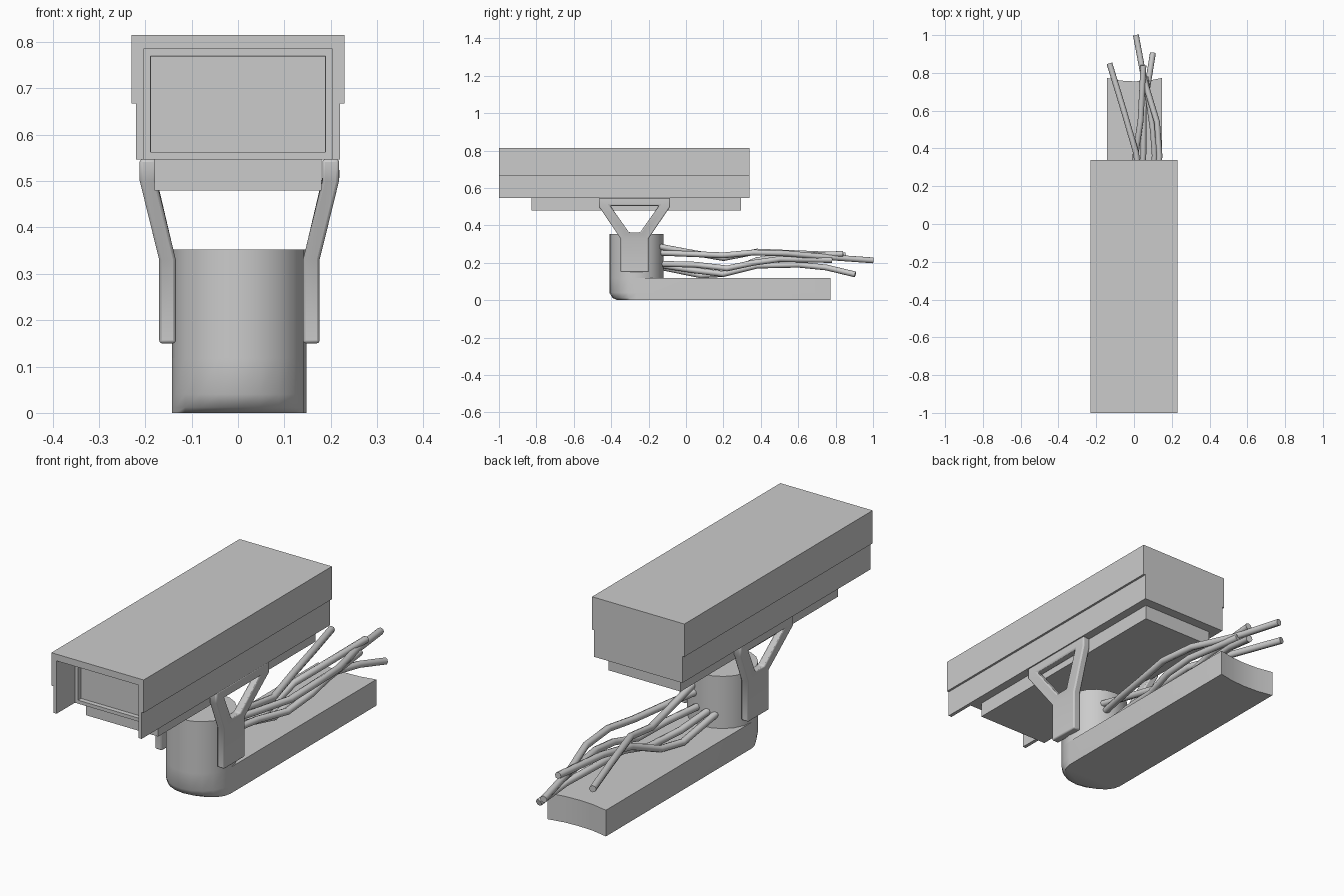
import bpy, bmesh
from math import sin, cos, pi

if "Cube" in bpy.data.objects:
    bpy.data.objects.remove(bpy.data.objects["Cube"])


def finish(bm, name, bevel=0, smooth=None):
    bmesh.ops.recalc_face_normals(bm, faces=bm.faces)
    me = bpy.data.meshes.new(name)
    bm.to_mesh(me)
    bm.free()
    ob = bpy.data.objects.new(name, me)
    bpy.context.collection.objects.link(ob)
    if bevel:
        m = ob.modifiers.new("bevel", 'BEVEL')
        m.width, m.segments = bevel, 2
        m.angle_limit = 0.6
    if smooth:
        bpy.ops.object.select_all(action='DESELECT')
        ob.select_set(True)
        bpy.context.view_layer.objects.active = ob
        bpy.ops.object.shade_smooth_by_angle(angle=smooth)
    return ob


def extrude(bm, faces, offset):
    r = bmesh.ops.extrude_face_region(bm, geom=faces)
    vs = [g for g in r["geom"] if isinstance(g, bmesh.types.BMVert)]
    bmesh.ops.translate(bm, verts=vs, vec=offset)


def box(bm, lo, hi):
    vs = [bm.verts.new((x, y, lo[2])) for x, y in
          ((lo[0], lo[1]), (hi[0], lo[1]), (hi[0], hi[1]), (lo[0], hi[1]))]
    extrude(bm, [bm.faces.new(vs)], (0, 0, hi[2] - lo[2]))


# Hood: open-bottomed channel with a stepped side
half = [(.23, .815), (.23, .667), (.22, .667), (.22, .547), (.204, .547), (.204, .785)]
outline = half + [(-x, z) for x, z in reversed(half)]
bm = bmesh.new()
f = bm.faces.new([bm.verts.new((x, -1, z)) for x, z in outline])
extrude(bm, [f], (0, 1.34, 0))
finish(bm, "hood")

# Camera body with a framed, recessed window in front
bm = bmesh.new()
box(bm, (-.204, -.87, .547), (.204, .34, .785))
bmesh.ops.recalc_face_normals(bm, faces=bm.faces)
front = min(bm.faces, key=lambda f: f.calc_center_median().y)
bmesh.ops.inset_region(bm, faces=[front], thickness=.022)
bmesh.ops.inset_region(bm, faces=[front], thickness=.001, depth=-.02)
finish(bm, "camera_body")

# Under tray
bm = bmesh.new()
box(bm, (-.18, -.825, .48), (.18, .295, .547))
finish(bm, "under_tray")

# Y-shaped brackets, leaning outwards towards the housing
pts = [(-.465, .547), (-.085, .547), (-.085, .50), (-.145, .505), (-.405, .505), (-.465, .50),
       (-.35, .33), (-.305, .363), (-.245, .363), (-.20, .33), (-.35, .15), (-.20, .15)]
faces = [(0, 5, 4), (0, 4, 3, 1), (1, 3, 2), (5, 6, 7, 4), (7, 6, 9, 8), (2, 3, 8, 9), (6, 10, 11, 9)]
CX = .003
for side, name in ((1, "right_bracket"), (-1, "left_bracket")):
    bm = bmesh.new()
    vs = []
    for y, z in pts:
        t = min(1, max(0, (z - .33) / .17))
        vs.append(bm.verts.new((CX + side * (.137 + .042 * t), y, z)))
    fs = [bm.faces.new([vs[i] for i in f]) for f in faces]
    extrude(bm, fs, (side * .036, 0, 0))
    finish(bm, name, .006, .6)

# Base foot: round front, slightly hollow rear end, rounded front lower edge
R, CY, N = .145, -.265, 10
front = [(-R * cos(pi * i / N), -R * sin(pi * i / N)) for i in range(N + 1)]
rear = [(R, 1.038), (R * .5, 1.024), (0, 1.02), (-R * .5, 1.024), (-R, 1.038)]
bm = bmesh.new()
rings = []
for z, inset in ((0, .3), (.012, .12), (.04, 0), (.118, 0)):
    ring = [bm.verts.new((CX + x, CY + y * (1 - inset), z)) for x, y in front]
    ring += [bm.verts.new((CX + x, CY + y, z)) for x, y in rear]
    rings.append(ring)
for a, b in zip(rings, rings[1:]):
    for i in range(len(a)):
        j = (i + 1) % len(a)
        bm.faces.new((a[i], a[j], b[j], b[i]))
bm.faces.new(rings[0])
bm.faces.new(rings[-1])
finish(bm, "base_foot", 0, .7)

# Base column
bm = bmesh.new()
ring = [bm.verts.new((CX + R * cos(pi * i / N), CY + R * sin(pi * i / N), .118)) for i in range(2 * N)]
extrude(bm, [bm.faces.new(ring)], (0, 0, .235))
finish(bm, "base_column", 0, .7)

# Loose cables leaving the back of the column
cables = [
    [(.06, -.16, .29), (.05, 0, .26), (.035, .2, .225), (.01, .38, .26), (-.06, .62, .25), (-.13, .85, .24)],
    [(.04, -.17, .255), (.08, 0, .248), (.12, .2, .24), (.135, .36, .255), (.122, .54, .25), (.055, .76, .23), (.01, 1, .213)],
    [(-.02, -.15, .19), (.0, .04, .16), (.04, .2, .14), (.05, .38, .185), (.05, .6, .19), (.075, .75, .175), (.1, .905, .138)],
    [(.03, -.15, .195), (.06, .05, .19), (.09, .22, .17), (.11, .36, .2), (.1, .5, .22), (.06, .78, .215)],
    [(-.05, -.15, .18), (-.04, .08, .133), (-.01, .2, .14), (.01, .38, .215), (.035, .55, .235), (.05, .84, .248)],
]
for i, path in enumerate(cables):
    cu = bpy.data.curves.new("cable", 'CURVE')
    cu.dimensions = '3D'
    cu.bevel_depth, cu.bevel_resolution = .0155, 2
    cu.use_fill_caps = True
    sp = cu.splines.new('POLY')
    sp.points.add(len(path) - 1)
    for p, co in zip(sp.points, path):
        p.co = (*co, 1)
    sp.use_smooth = True
    ob = bpy.data.objects.new(f"cable_{i + 1}", cu)
    bpy.context.collection.objects.link(ob)
